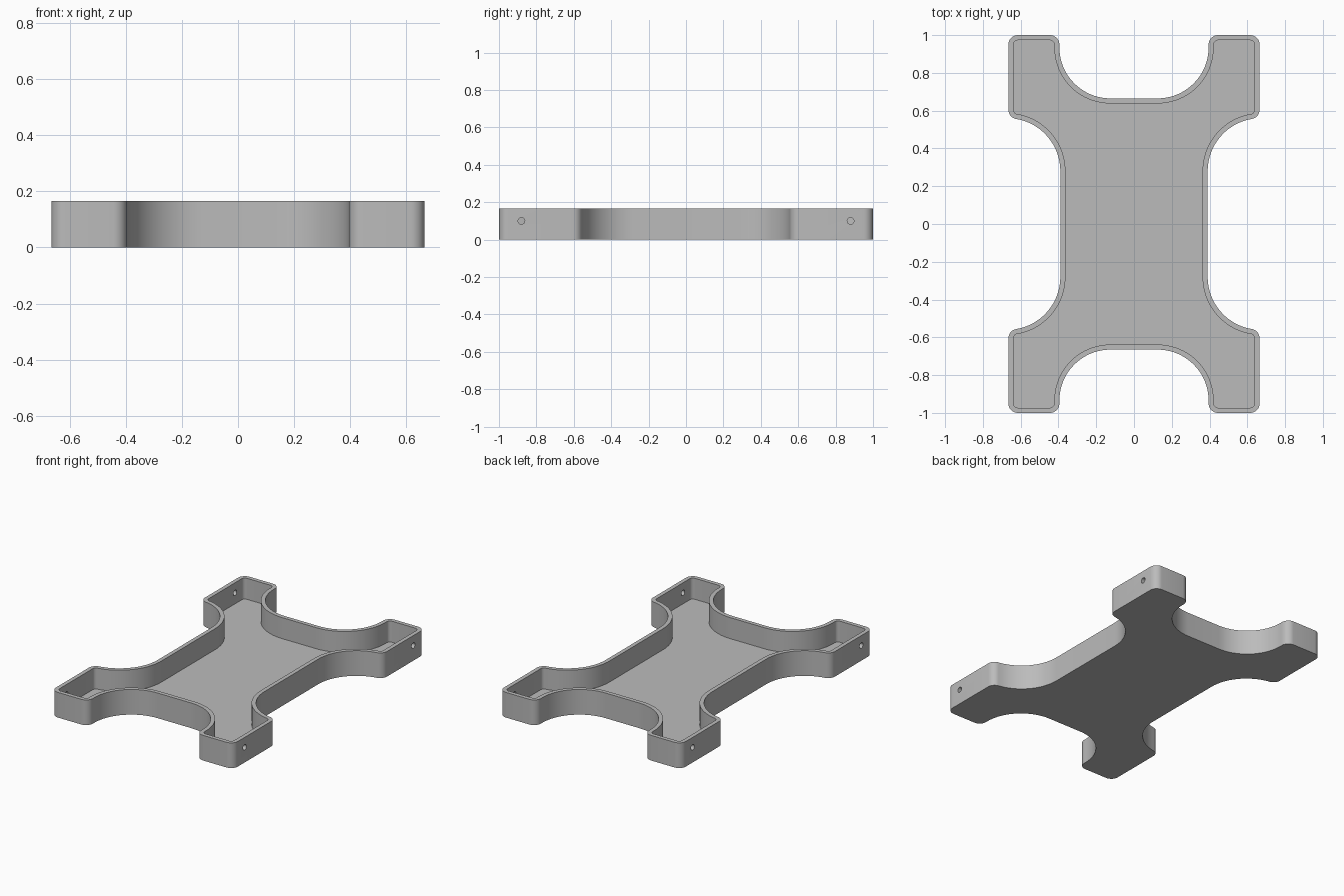
import bpy
import bmesh
from math import cos, sin, radians

if "Cube" in bpy.data.objects:
    bpy.data.objects.remove(bpy.data.objects["Cube"], do_unlink=True)

HEIGHT, FLOOR, WALL = 0.166, 0.027, 0.027

grey = bpy.data.materials.new("plain grey")
grey.use_nodes = True
colour = (0.5, 0.5, 0.5, 1)
grey.diffuse_color = colour
grey.node_tree.nodes["Principled BSDF"].inputs["Base Color"].default_value = colour


def arc(cx, cy, r, start, end, steps):
    angles = [radians(start + (end - start) * i / steps) for i in range(steps + 1)]
    return [(cx + r * cos(a), cy + r * sin(a)) for a in angles]


def outline(inset):
    """Four-legged outline, moved inward by inset: one quarter, then mirrored."""
    tip = 0.05 - inset
    quarter = (
        arc(0.67, 0.28, 0.28 + inset, 180, 99.6, 20)      # side notch
        + arc(0.615, 0.605, tip, -80.4, 0, 8)             # leg corners
        + arc(0.615, 0.95, tip, 0, 90, 8)
        + arc(0.445, 0.95, tip, 90, 180, 8)
        + arc(0.125, 0.935, 0.27 + inset, 0, -90, 20)     # end notch
    )
    half = quarter + [(-x, y) for x, y in reversed(quarter)]
    return half + [(x, -y) for x, y in reversed(half)]


# Tray: outer wall, rim, inner wall, floor and underside
bm = bmesh.new()
rings = []
for inset, z in ((0, 0), (0, HEIGHT), (WALL, HEIGHT), (WALL, FLOOR)):
    rings.append([bm.verts.new((x, y, z)) for x, y in outline(inset)])
for low, high in zip(rings, rings[1:]):
    for i in range(len(low)):
        j = (i + 1) % len(low)
        bm.faces.new((low[i], low[j], high[j], high[i]))
bm.faces.new(list(reversed(rings[0])))
bm.faces.new(rings[-1])
bmesh.ops.remove_doubles(bm, verts=bm.verts, dist=0.0005)
bmesh.ops.recalc_face_normals(bm, faces=bm.faces)
mesh = bpy.data.meshes.new("tray")
bm.to_mesh(mesh)
bm.free()
mesh.materials.append(grey)
tray = bpy.data.objects.new("tray", mesh)
bpy.context.collection.objects.link(tray)

# Small round holes through the outer wall of each leg
cutters = []
for sx in (-1, 1):
    for sy in (-1, 1):
        bpy.ops.mesh.primitive_cylinder_add(
            vertices=24, radius=0.018, depth=0.1,
            location=(sx * 0.655, sy * 0.88, 0.1), rotation=(0, radians(90), 0))
        cutter = bpy.context.object
        cutter.name = "hole_cutter"
        cutter.hide_render = True
        cutter.data.materials.append(grey)
        mod = tray.modifiers.new("hole", 'BOOLEAN')
        mod.operation = 'DIFFERENCE'
        mod.solver = 'EXACT'
        mod.object = cutter
        cutters.append(cutter)

# Apply the cuts and drop the cutters
bpy.context.view_layer.update()
cut = bpy.data.meshes.new_from_object(
    tray.evaluated_get(bpy.context.evaluated_depsgraph_get()))
tray.modifiers.clear()
tray.data = cut
for cutter in cutters:
    bpy.data.objects.remove(cutter, do_unlink=True)

bpy.ops.object.select_all(action='DESELECT')
tray.select_set(True)
bpy.context.view_layer.objects.active = tray
bpy.ops.object.shade_smooth_by_angle(angle=radians(30))
